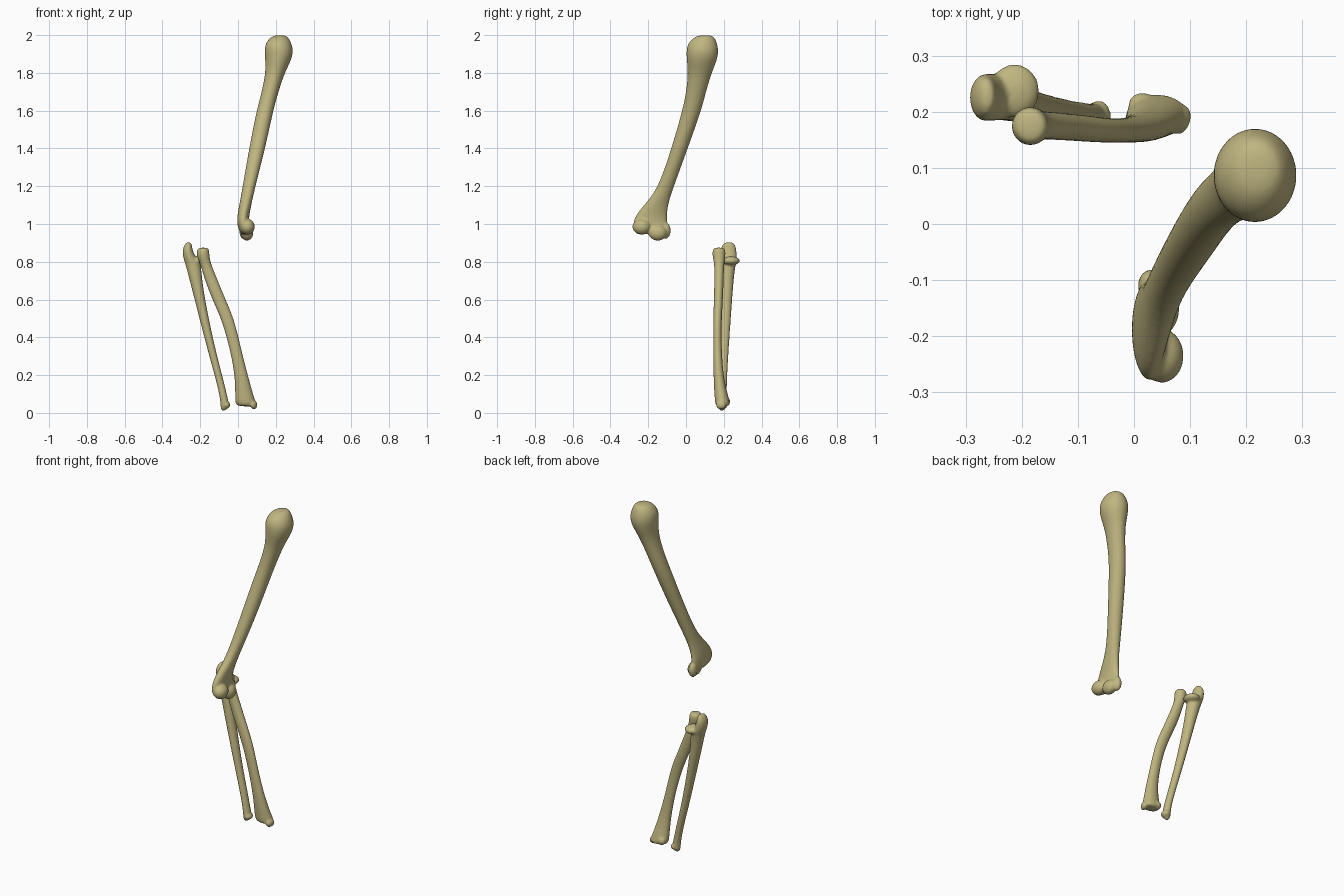
import bpy, bmesh, math
from mathutils import Matrix, Vector

default_cube = bpy.data.objects.get("Cube")
if default_cube:
    bpy.data.objects.remove(default_cube)

SIDES = 16

bone = bpy.data.materials.new("bone khaki")
bone.use_nodes = True
bone.diffuse_color = (0.53, 0.47, 0.22, 1)
shader = bone.node_tree.nodes["Principled BSDF"]
shader.inputs["Base Color"].default_value = bone.diffuse_color
shader.inputs["Roughness"].default_value = 0.8


def add_shaft(bm, sections):
    """Loft elliptical rings, each given as height, x range and y range."""
    rings = []
    for z, x0, x1, y0, y1 in sections:
        ring = []
        for i in range(SIDES):
            a = math.tau * i / SIDES
            ring.append(bm.verts.new(((x0 + x1) / 2 + (x1 - x0) / 2 * math.cos(a),
                                      (y0 + y1) / 2 + (y1 - y0) / 2 * math.sin(a), z)))
        rings.append(ring)
    for low, high in zip(rings, rings[1:]):
        for i in range(SIDES):
            j = (i + 1) % SIDES
            bm.faces.new((low[i], low[j], high[j], high[i]))
    bm.faces.new(rings[0])
    bm.faces.new(rings[-1])


def add_knob(bm, centre, radii, tilt=0):
    """Rounded joint lump, tilted about the vertical axis."""
    matrix = (Matrix.Translation(centre) @ Matrix.Rotation(math.radians(tilt), 4, "Z")
              @ Matrix.Diagonal(Vector((*radii, 1))))
    bmesh.ops.create_uvsphere(bm, u_segments=16, v_segments=10, radius=1, matrix=matrix)


def make_bone(name, sections, knobs):
    bm = bmesh.new()
    add_shaft(bm, sections)
    for knob in knobs:
        add_knob(bm, *knob)
    bmesh.ops.recalc_face_normals(bm, faces=bm.faces)
    mesh = bpy.data.meshes.new(name)
    bm.to_mesh(mesh)
    bm.free()
    mesh.materials.append(bone)
    obj = bpy.data.objects.new(name, mesh)
    bpy.context.collection.objects.link(obj)
    # Round the rings, fuse the lumps into the shaft and soften the seams
    rounding = obj.modifiers.new("rounding", "SUBSURF")
    rounding.levels = rounding.render_levels = 2
    fuse = obj.modifiers.new("fuse", "REMESH")
    fuse.mode = "VOXEL"
    fuse.voxel_size = 0.006
    fuse.use_smooth_shade = True
    soften = obj.modifiers.new("soften", "SMOOTH")
    soften.factor = 0.5
    soften.iterations = 4
    return obj


# Upper arm bone: round head above, wide flat hinge end below
make_bone("upper_arm_bone", [
    (2.0, .195, .25, .07, .135),
    (1.985, .165, .27, .035, .155),
    (1.95, .142, .287, .005, .168),
    (1.91, .139, .295, 0, .175),
    (1.86, .143, .28, .003, .163),
    (1.8, .145, .248, .01, .137),
    (1.7, .125, .215, 0, .107),
    (1.6, .097, .187, -.02, .082),
    (1.4, .058, .145, -.078, .01),
    (1.2, .024, .093, -.145, -.063),
    (1.12, .01, .075, -.205, -.09),
    (1.05, -.004, .06, -.268, -.1),
    (1.0, -.006, .058, -.285, -.097),
    (.96, .006, .06, -.275, -.09),
    (.945, .02, .055, -.24, -.1),
], [
    ((.05, -.235, .985), (.04, .05, .042)),
    ((.048, -.15, .953), (.034, .05, .042)),
    ((.03, -.11, .965), (.024, .03, .045)),
])

# Inner forearm bone: hooked elbow tip and ledge, tapering to the wrist
make_bone("inner_forearm_bone", [
    (.905, -.272, -.25, .205, .25),
    (.885, -.286, -.243, .188, .264),
    (.86, -.295, -.24, .182, .268),
    (.82, -.291, -.222, .182, .27),
    (.79, -.28, -.195, .185, .265),
    (.73, -.264, -.192, .183, .255),
    (.6, -.23, -.175, .18, .245),
    (.335, -.163, -.12, .177, .226),
    (.15, -.11, -.07, .17, .216),
    (.06, -.093, -.05, .165, .215),
    (.035, -.094, -.045, .166, .218),
    (.01, -.088, -.068, .178, .2),
], [
    ((-.213, .237, .805), (.046, .05, .024)),
    ((-.063, .192, .042), (.023, .03, .02)),
])

# Outer forearm bone: disc head, narrow neck, bowed shaft, broad wrist end
make_bone("outer_forearm_bone", [
    (.875, -.2, -.165, .155, .192),
    (.869, -.218, -.152, .14, .21),
    (.83, -.221, -.151, .138, .21),
    (.79, -.2, -.143, .15, .202),
    (.71, -.18, -.11, .15, .2),
    (.6, -.137, -.065, .147, .196),
    (.495, -.088, -.018, .144, .189),
    (.335, -.042, .018, .144, .188),
    (.18, -.015, .058, .145, .2),
    (.08, -.017, .086, .151, .227),
    (.045, -.015, .1, .154, .234),
    (.034, .005, .097, .165, .225),
], [
    ((.084, .185, .042), (.017, .028, .024), -20),
    ((.015, .212, .06), (.026, .023, .025)),
])
